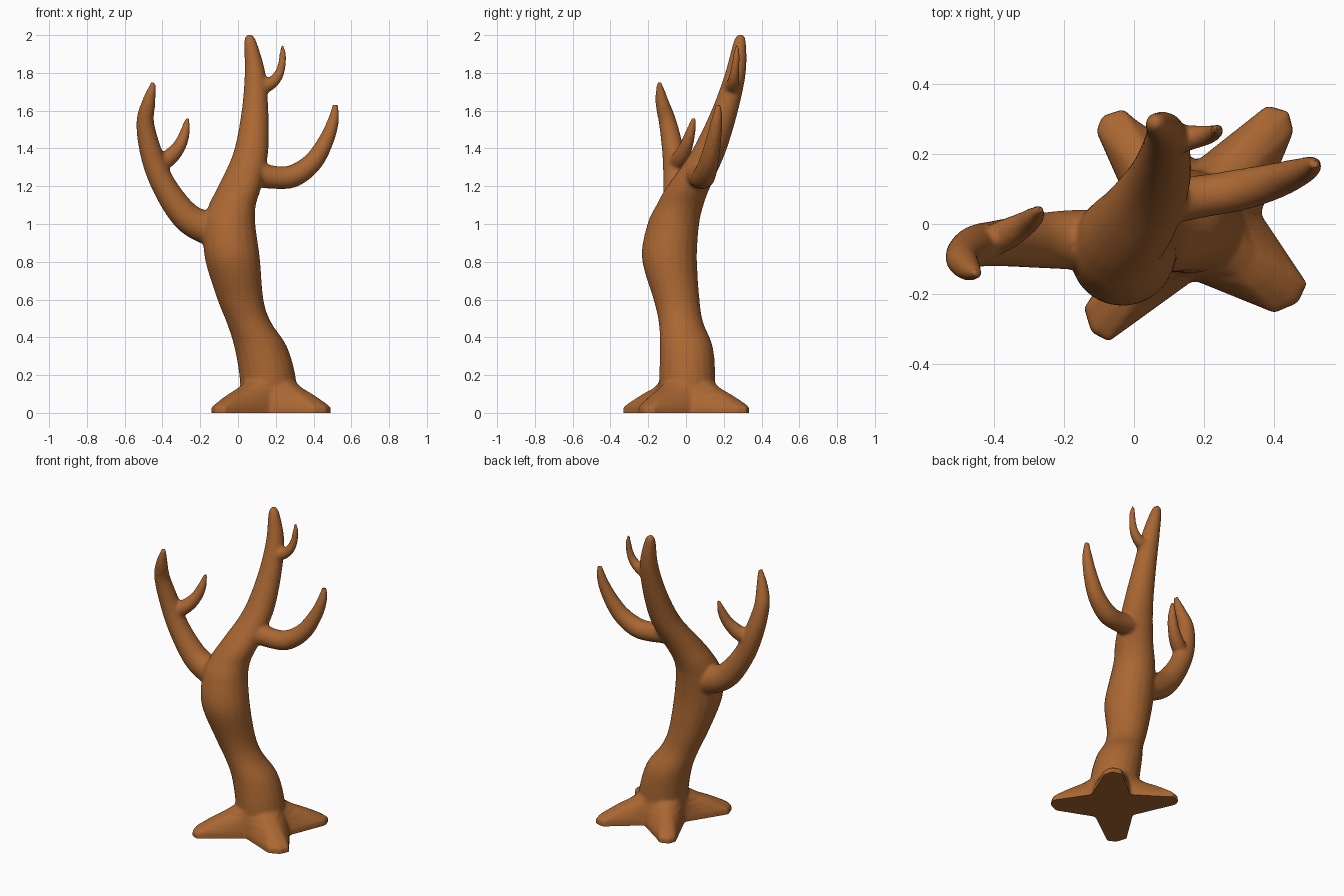
import bpy, bmesh, math
from mathutils import Vector

if "Cube" in bpy.data.objects:
    bpy.data.objects.remove(bpy.data.objects["Cube"])

bark = bpy.data.materials.new("brown bark")
bark.diffuse_color = (0.40, 0.135, 0.032, 1)
bark.use_nodes = True
bark.node_tree.nodes["Principled BSDF"].inputs["Base Color"].default_value = bark.diffuse_color

bm = bmesh.new()


def loft(rings):
    """Skin a list of equal point rings and close both ends."""
    vs = [[bm.verts.new(p) for p in r] for r in rings]
    n = len(vs[0])
    for a, b in zip(vs, vs[1:]):
        for i in range(n):
            j = (i + 1) % n
            bm.faces.new((a[i], a[j], b[j], b[i]))
    bm.faces.new(vs[0][::-1])
    bm.faces.new(vs[-1])


def spline(pts, steps=5):
    """Catmull-Rom through (x, y, z, radius) points."""
    P = [Vector(p) for p in pts]
    P = [2 * P[0] - P[1]] + P + [2 * P[-1] - P[-2]]
    out = []
    for k in range(1, len(P) - 2):
        a, b, c, d = P[k - 1:k + 3]
        for s in range(steps):
            t = s / steps
            out.append(0.5 * (2 * b + (c - a) * t + (2 * a - 5 * b + 4 * c - d) * t * t
                              + (3 * b - a - 3 * c + d) * t ** 3))
    return out + [P[-2]]


def limb(pts, level=False, n=20):
    """Tapered round limb; level=True keeps its rings horizontal."""
    S = spline(pts)
    C = [p.to_3d() if len(p) == 3 else Vector(p[:3]) for p in S]
    rings = []
    for i, c in enumerate(C):
        t = (C[min(i + 1, len(C) - 1)] - C[max(i - 1, 0)]).normalized()
        if level:
            t = Vector((0, 0, 1))
        u = Vector((0, 1, 0)).cross(t).normalized()
        v = t.cross(u)
        r = max(S[i][3], 0.006)
        rings.append([c + r * (u * math.cos(a) + v * math.sin(a))
                      for a in (2 * math.pi * k / n for k in range(n))])
    loft(rings)


# trunk
limb([(.16, .005, .02, .147), (.158, .007, .18, .149), (.12, .002, .35, .14),
      (.057, -.027, .48, .118), (.013, -.05, .6, .122), (-.03, -.088, .82, .146),
      (-.045, -.067, 1.0, .137), (-.03, -.032, 1.1, .125), (.01, .015, 1.2, .115),
      (.068, .118, 1.38, .092), (.09, .205, 1.6, .071), (.09, .262, 1.8, .055),
      (.066, .284, 1.96, .034), (.06, .288, 2.003, .016)], level=True)
# left branch and its fork
limb([(-.06, -.05, .95, .085), (-.17, -.045, .98, .086), (-.28, -.048, 1.045, .078),
      (-.39, -.055, 1.2, .066), (-.455, -.065, 1.36, .06), (-.491, -.095, 1.53, .048),
      (-.474, -.125, 1.64, .037), (-.447, -.143, 1.748, .015)])
limb([(-.43, -.06, 1.31, .045), (-.365, -.03, 1.35, .045), (-.312, 0, 1.41, .036),
      (-.283, .022, 1.48, .028), (-.267, .042, 1.563, .011)])
# right branch
limb([(.06, .06, 1.27, .07), (.2, .08, 1.246, .061), (.3, .097, 1.257, .06),
      (.4, .122, 1.332, .052), (.47, .147, 1.45, .041), (.505, .163, 1.55, .03),
      (.516, .172, 1.634, .015)])
# top twig
limb([(.11, .24, 1.72, .045), (.175, .248, 1.745, .034), (.215, .255, 1.79, .027),
      (.233, .263, 1.85, .021), (.237, .267, 1.9, .018), (.233, .27, 1.95, .008)])

# root flare: star outline easing into the round trunk
star = [(.36, .03), (.455, .265), (.44, .32), (.38, .338), (.18, .18), (.0, .30),
        (-.03, .328), (-.09, .308), (-.108, .265), (.01, .0), (-.142, -.24),
        (-.122, -.308), (-.072, -.335), (.17, -.16), (.40, -.253), (.467, -.225), (.493, -.17)]
mid = Vector((.158, .005))
rings = []
for z, t in ((-.05, 0), (.03, 0), (.045, .08), (.07, .25), (.1, .47), (.13, .73), (.17, 1)):
    ring = []
    for p in star:
        d = Vector(p) - mid
        q = mid + d.normalized() * (d.length * (1 - t) + .145 * t)
        ring.append((q.x, q.y, z))
    rings.append(ring)
loft(rings)

me = bpy.data.meshes.new("tree_parts")
bmesh.ops.recalc_face_normals(bm, faces=bm.faces)
bm.to_mesh(me)
bm.free()
parts = bpy.data.objects.new("tree_parts", me)
bpy.context.collection.objects.link(parts)

# fuse the limbs into one skin and soften the joints
rm = parts.modifiers.new("fuse", 'REMESH')
rm.mode = 'VOXEL'
rm.voxel_size = 0.01
sm = parts.modifiers.new("soften", 'SMOOTH')
sm.factor = 0.5
sm.iterations = 8
dg = bpy.context.evaluated_depsgraph_get()
skin = bpy.data.meshes.new_from_object(parts.evaluated_get(dg))
bpy.data.objects.remove(parts)

# cut flat at the ground
bm = bmesh.new()
bm.from_mesh(skin)
bmesh.ops.bisect_plane(bm, geom=bm.verts[:] + bm.edges[:] + bm.faces[:],
                       plane_co=(0, 0, 0), plane_no=(0, 0, 1), clear_inner=True)
bmesh.ops.holes_fill(bm, edges=[e for e in bm.edges if e.is_boundary], sides=0)
bmesh.ops.recalc_face_normals(bm, faces=bm.faces)
bm.to_mesh(skin)
bm.free()
skin.materials.clear()
skin.materials.append(bark)
tree = bpy.data.objects.new("bare_tree", skin)
bpy.context.collection.objects.link(tree)
bpy.context.view_layer.objects.active = tree
tree.select_set(True)
bpy.ops.object.shade_smooth_by_angle(angle=math.radians(40))
